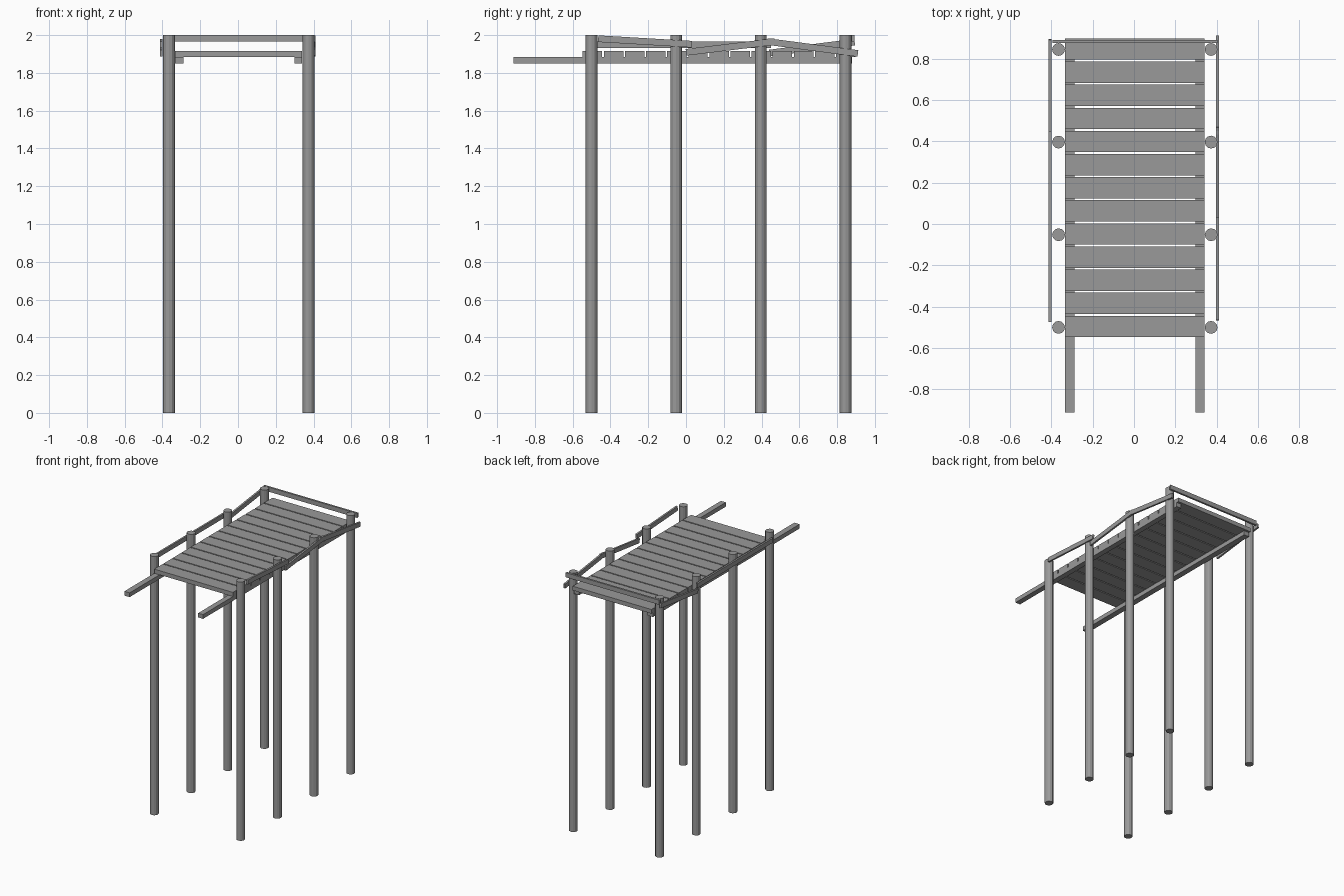
import bpy
import math
from mathutils import Vector

cube = bpy.data.objects.get("Cube")
if cube:
    bpy.data.objects.remove(cube, do_unlink=True)

grey = bpy.data.materials.new("weathered_grey")
grey.use_nodes = True
COLOR = (0.32, 0.32, 0.32, 1)
grey.diffuse_color = COLOR
grey.node_tree.nodes["Principled BSDF"].inputs["Base Color"].default_value = COLOR


def finish(name):
    ob = bpy.context.object
    ob.name = name
    ob.data.materials.append(grey)
    return ob


def box(name, low, high):
    """Box between two opposite corners."""
    low, high = Vector(low), Vector(high)
    bpy.ops.mesh.primitive_cube_add(size=1, location=(low + high) / 2)
    ob = finish(name)
    ob.scale = high - low
    return ob


def side_rail(name, x, start, end):
    """Thin board running along y between two (y, z) centre points."""
    (y0, z0), (y1, z1) = start, end
    bpy.ops.mesh.primitive_cube_add(size=1, location=(x, (y0 + y1) / 2, (z0 + z1) / 2))
    ob = finish(name)
    ob.scale = (0.014, math.hypot(y1 - y0, z1 - z0), 0.035)
    ob.rotation_euler.x = math.atan2(z1 - z0, y1 - y0)


# Tall round posts in two rows
for side, x in (("right", -0.365), ("left", 0.373)):
    for i in range(4):
        bpy.ops.mesh.primitive_cylinder_add(
            vertices=12, radius=0.031, depth=2, location=(x, -0.5 + i * 0.448, 1))
        finish(f"post_{side}_{i + 1}")

# Long beams carrying the deck
box("beam_right", (-0.333, -0.912, 1.85), (-0.288, 0.88, 1.883))
box("beam_left", (0.298, -0.912, 1.85), (0.34, 0.88, 1.883))

# Deck planks with narrow gaps
for i in range(13):
    y = -0.547 + i * 0.1118
    box(f"plank_{i + 1}", (-0.333, y, 1.883), (0.34, y + 0.103, 1.915))

# Rail across the back
box("back_rail", (-0.395, 0.876, 1.965), (0.405, 0.891, 2.0))

# Crooked side rails
side_rail("rail_left_front", 0.403, (-0.465, 1.981), (0.03, 1.952))
side_rail("rail_left_middle", 0.403, (0.0, 1.909), (0.47, 1.966))
side_rail("rail_left_back", 0.403, (0.43, 1.966), (0.91, 1.903))
side_rail("rail_right_front", -0.406, (-0.475, 1.948), (0.45, 1.948))
side_rail("rail_right_back", -0.406, (0.44, 1.905), (0.893, 1.963))
